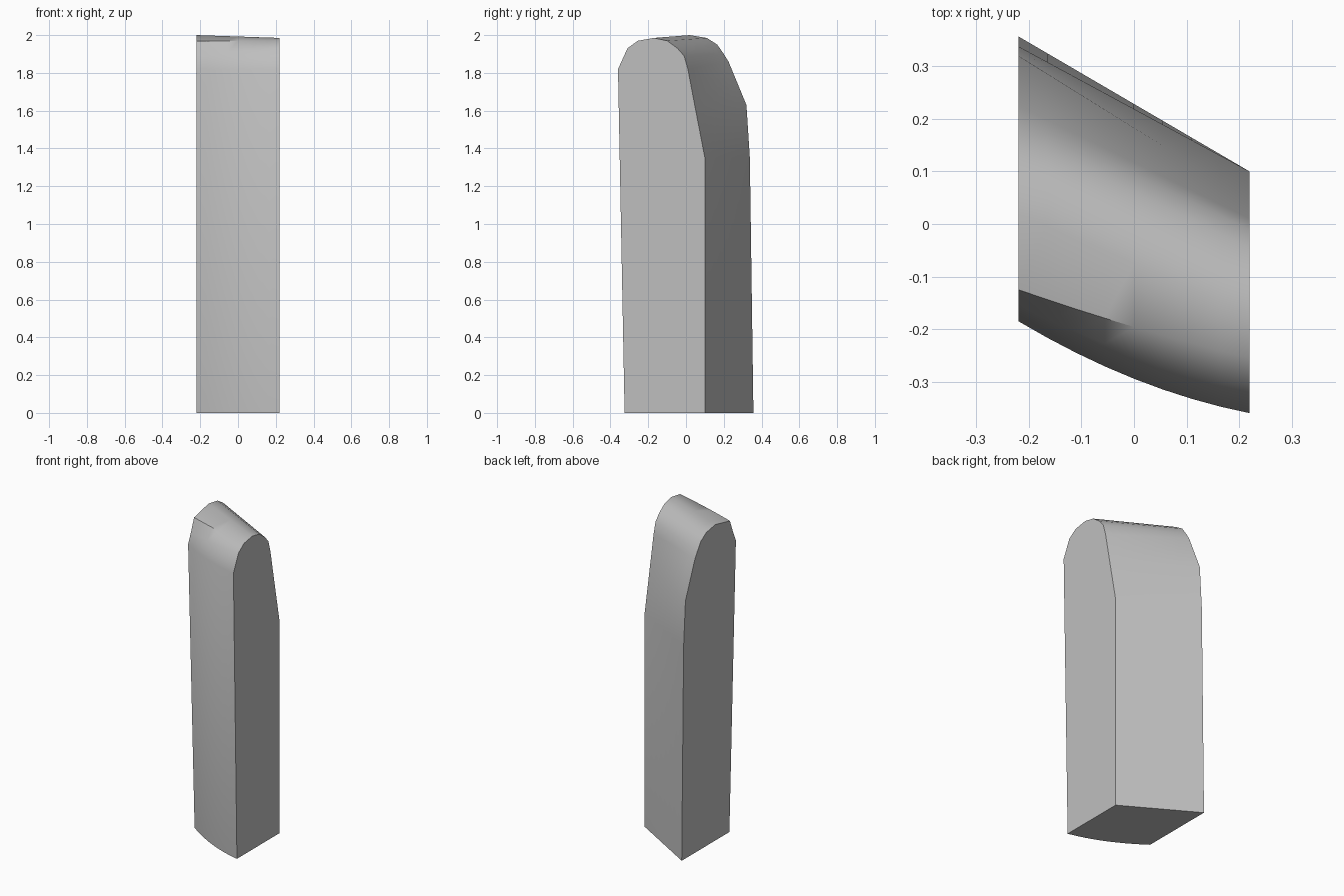
import bpy, bmesh, math

default = bpy.data.objects.get("Cube")
if default:
    bpy.data.objects.remove(default, do_unlink=True)

HALF_WIDTH = 0.22
SEGMENTS = 8

# Matching (y, z) outlines of the two end faces, front foot over the top to back foot
LEFT_END = [(-0.325, 0), (-0.36, 1.82), (-0.31, 1.93), (-0.255, 1.97),
            (-0.17, 1.985), (-0.10, 1.97), (-0.045, 1.93), (-0.01, 1.89),
            (0.01, 1.82), (0.046, 1.63), (0.10, 1.35), (0.10, 0)]
RIGHT_END = [(-0.12, 0), (-0.185, 1.82), (-0.155, 1.89), (-0.125, 1.968),
             (0.02, 2.0), (0.11, 1.985), (0.165, 1.95), (0.20, 1.90),
             (0.225, 1.86), (0.32, 1.63), (0.338, 1.35), (0.357, 0)]
# Forward bow of the front face, fading out towards the crown
BOW = [0.028, 0.022, 0.015, 0.006]


def section(bm, t):
    """One ring of the loft, from the right end (t=0) to the left end (t=1)."""
    ring = []
    for i, (a, b) in enumerate(zip(RIGHT_END, LEFT_END)):
        bow = BOW[i] * 4 * t * (1 - t) if i < len(BOW) else 0
        y = a[0] + (b[0] - a[0]) * t - bow
        z = a[1] + (b[1] - a[1]) * t
        ring.append(bm.verts.new((HALF_WIDTH * (2 * t - 1), y, z)))
    return ring


# Slab body: loft between the end outlines, then cap both ends
bm = bmesh.new()
rings = [section(bm, s / SEGMENTS) for s in range(SEGMENTS + 1)]
count = len(LEFT_END)
for r0, r1 in zip(rings, rings[1:]):
    for i in range(count):
        j = (i + 1) % count
        bm.faces.new((r0[i], r0[j], r1[j], r1[i]))
bm.faces.new(rings[0])
bm.faces.new(rings[-1])
bmesh.ops.recalc_face_normals(bm, faces=bm.faces)

mesh = bpy.data.meshes.new("rounded_slab")
bm.to_mesh(mesh)
bm.free()
slab = bpy.data.objects.new("rounded_slab", mesh)
bpy.context.collection.objects.link(slab)

# Plain grey material
grey = bpy.data.materials.new("light_grey")
grey.use_nodes = True
colour = (0.52, 0.52, 0.52, 1)
grey.diffuse_color = colour
grey.node_tree.nodes["Principled BSDF"].inputs["Base Color"].default_value = colour
mesh.materials.append(grey)

# Smooth crown and front, sharp end rims
bpy.ops.object.select_all(action="DESELECT")
slab.select_set(True)
bpy.context.view_layer.objects.active = slab
bpy.ops.object.shade_smooth_by_angle(angle=math.radians(40))
